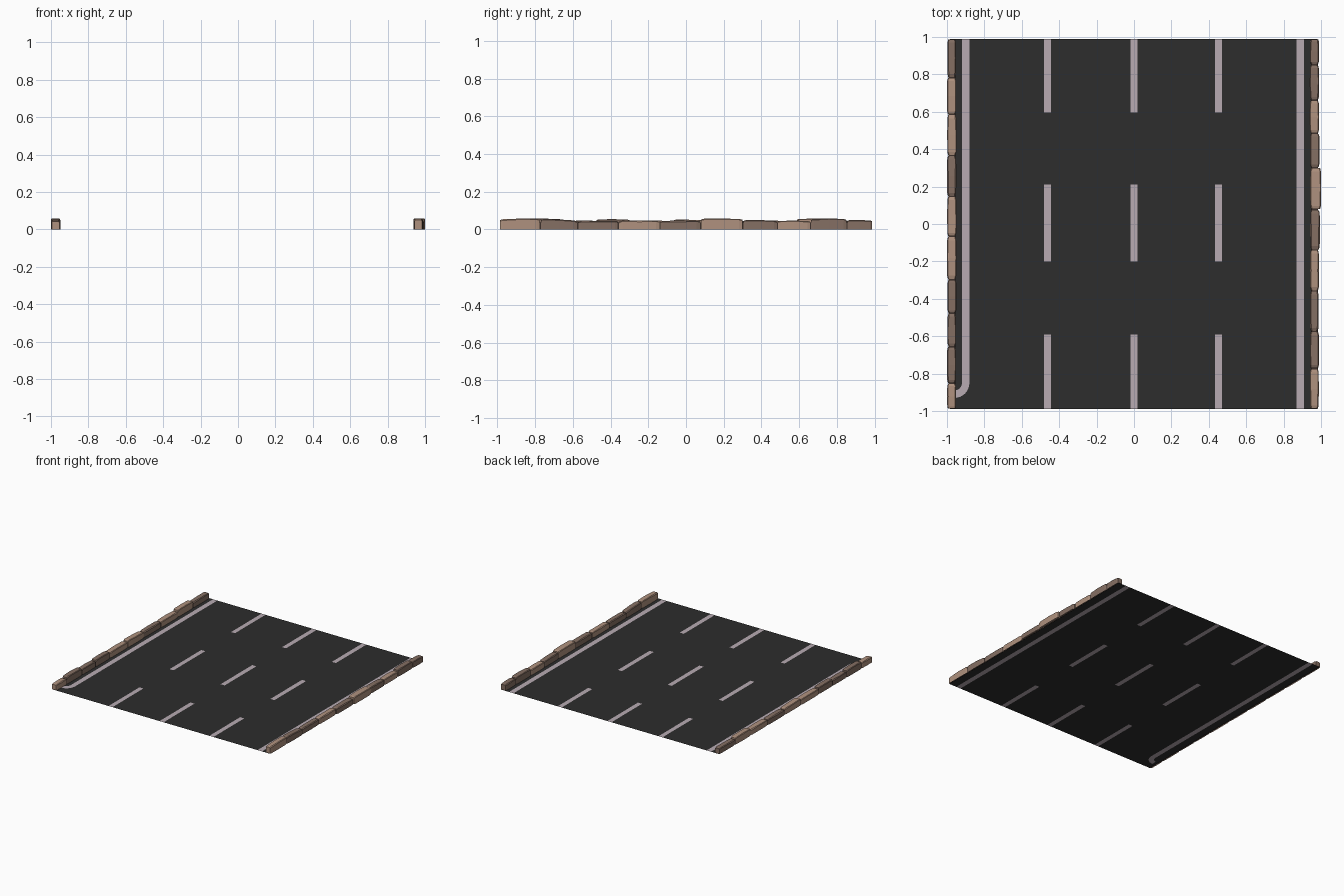
import bpy, bmesh, math, random

if "Cube" in bpy.data.objects:
    bpy.data.objects.remove(bpy.data.objects["Cube"])

random.seed(4)


def material(name, rgb):
    m = bpy.data.materials.new(name)
    m.diffuse_color = (*rgb, 1)
    m.use_nodes = True
    m.node_tree.nodes["Principled BSDF"].inputs["Base Color"].default_value = m.diffuse_color
    return m


ASPHALT = material("asphalt", (0.026, 0.026, 0.026))
PAINT = material("road_paint", (0.48, 0.41, 0.45))
LIGHT = material("light_stone", (0.43, 0.285, 0.21))
DARK = material("dark_stone", (0.235, 0.16, 0.125))
MORTAR = material("mortar", (0.045, 0.03, 0.024))


def finish(bm, name, mats):
    bmesh.ops.remove_doubles(bm, verts=bm.verts, dist=1e-5)
    me = bpy.data.meshes.new(name)
    bm.to_mesh(me)
    bm.free()
    for m in mats:
        me.materials.append(m)
    ob = bpy.data.objects.new(name, me)
    bpy.context.collection.objects.link(ob)
    return ob


def face(bm, pts, mat):
    f = bm.faces.new([bm.verts.new(p) for p in pts])
    f.material_index = mat
    return f


# Road: one flat sheet, cut so the painted lines are faces of it
xs = [-.985, -.96, -.92, -.88, -.48, -.444, -.018, .019, .433, .47, .87, .91, .98]
ys = [-.99, -.93, -.85, -.59, -.20, .21, .595, .99]
bm = bmesh.new()
for x0, x1 in zip(xs, xs[1:]):
    for y0, y1 in zip(ys, ys[1:]):
        cx, cy = (x0 + x1) / 2, (y0 + y1) / 2
        if -.96 < cx < -.88 and -.93 < cy < -.85:
            continue                      # the bend is built below
        dash_column = x0 in (-.48, -.018, .433)
        dash_row = cy < -.59 or -.2 < cy < .21 or cy > .595
        edge_line = x0 == .87 or (x0 == -.92 and cy > -.85)
        painted = edge_line or (dash_column and dash_row)
        face(bm, [(x0, y0, 0), (x1, y0, 0), (x1, y1, 0), (x0, y1, 0)], int(painted))

# Bend at the end of the left edge line
cx, cy, n = -.96, -.85, 8
arc = lambda r, i: (cx + r * math.cos(i * math.pi / 2 / n),
                    cy - r * math.sin(i * math.pi / 2 / n), 0)
for i in range(n):
    face(bm, [(cx, cy, 0), arc(.04, i + 1), arc(.04, i)], 0)
    face(bm, [arc(.04, i), arc(.04, i + 1), arc(.08, i + 1), arc(.08, i)], 1)
    face(bm, [arc(.08, i), arc(.08, i + 1), (cx + .08, cy - .08, 0)], 0)
finish(bm, "road", [ASPHALT, PAINT])


def stone(bm, x0, x1, y0, y1, h0, h1, mat):
    """Chiselled kerb stone: loops along y, worn smaller at both ends."""
    loops = []
    for t, inset in ((0, .004), (.08, 0), (.5, -.001), (.92, 0), (1, .004)):
        a = x0 + inset
        b = x1 - inset
        h = h0 + (h1 - h0) * t - inset + random.uniform(-.001, .001)
        y = y0 + (y1 - y0) * t
        c = .005 + random.uniform(-.002, .002)
        pts = [(a, 0), (a, h - c), (a + c, h), (b - c, h), (b, h - c), (b, 0)]
        loops.append([bm.verts.new((px, y, pz)) for px, pz in pts])
    faces = []
    for p, q in zip(loops, loops[1:]):
        for i in range(5):
            faces.append(bm.faces.new((p[i], q[i], q[i + 1], p[i + 1])))
    faces.append(bm.faces.new(loops[0]))
    faces.append(bm.faces.new(loops[-1][::-1]))
    for f in faces:
        f.material_index = mat
    bmesh.ops.recalc_face_normals(bm, faces=faces)


def kerb(name, x0, x1, cuts, shades, heights, outward):
    bm = bmesh.new()
    g = .003
    for i, (a, b) in enumerate(zip(cuts, cuts[1:])):
        h0, h1 = heights[i]
        lo = x0 + random.uniform(-.001, .002)
        hi = x1 + outward.get(i, random.uniform(-.002, .001))
        stone(bm, lo, hi, a + g, b - g, h0, h1, int(shades[i] == "D"))
    # mortar bed showing in the joints
    a, b, y0, y1, h = x0 + .005, x1 - .005, cuts[0] + .008, cuts[-1] - .008, .037
    ring = [(a, y0), (b, y0), (b, y1), (a, y1)]
    for (px, py), (qx, qy) in zip(ring, ring[1:] + ring[:1]):
        face(bm, [(px, py, 0), (qx, qy, 0), (qx, qy, h), (px, py, h)], 2)
    face(bm, [(px, py, h) for px, py in ring], 2)
    finish(bm, name, [LIGHT, DARK, MORTAR])


LOW, HIGH = (.045, .045), (.056, .055)

# Kerbs, listed from front to back
kerb("left_kerb", -.998, -.95,
     [-.99, -.853, -.655, -.479, -.297, -.067, .147, .366, .585, .783, .99],
     "LDDDLLDLLD",
     [LOW, HIGH, LOW, (.053, .053), LOW, (.053, .047), LOW, LOW, HIGH, LOW], {})
kerb("right_kerb", .941, .988,
     [-.99, -.773, -.575, -.358, -.138, .076, .302, .485, .66, .853, .99],
     "LDDLDLDLDD",
     [(.054, .057), (.055, .046), LOW, LOW, LOW, HIGH, (.05, .046), LOW, HIGH, (.05, .047)],
     {5: .011, 4: .005, 6: .003})
